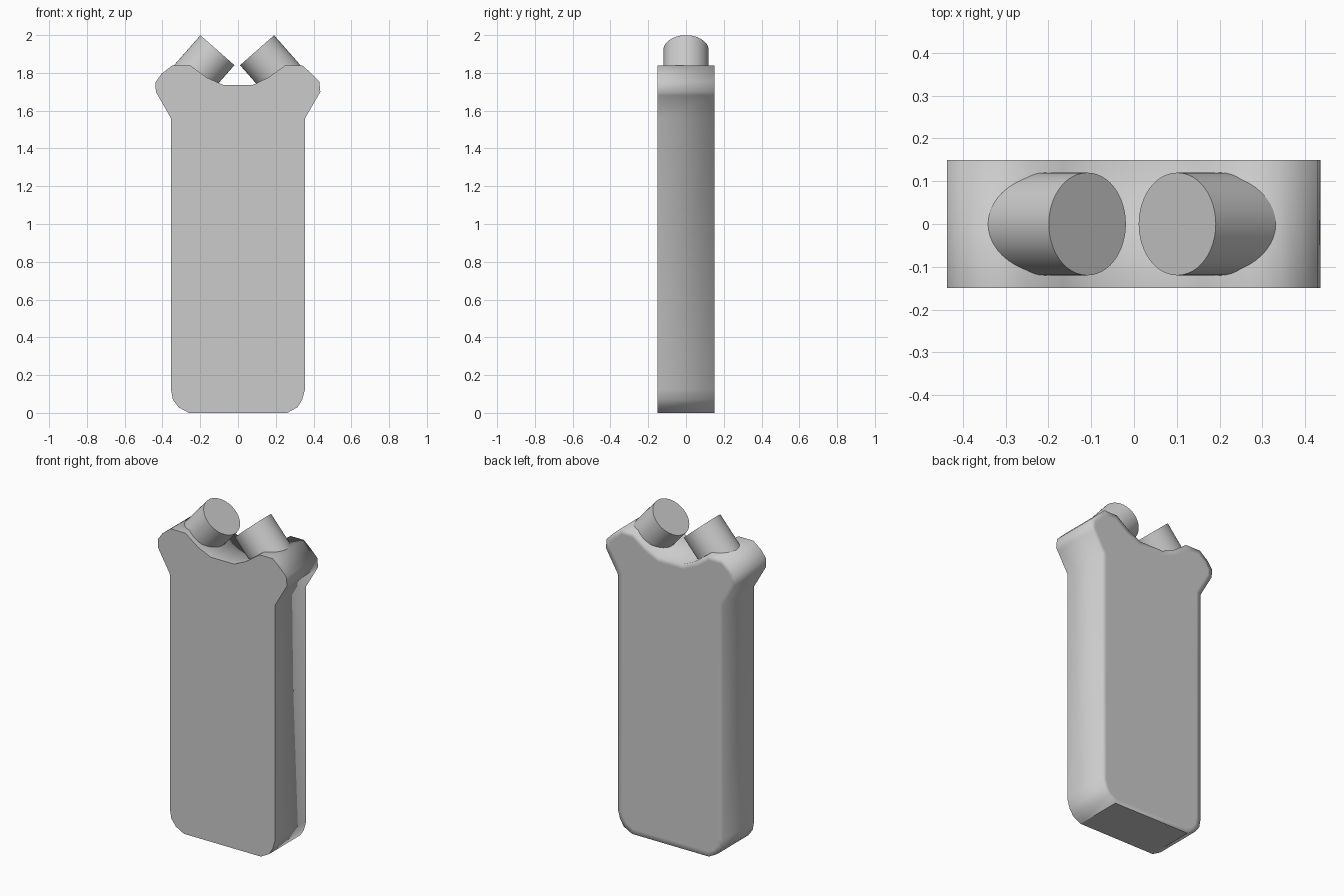
import bpy, bmesh
from mathutils import Vector

if "Cube" in bpy.data.objects:
    bpy.data.objects.remove(bpy.data.objects["Cube"])

DEPTH = 0.15

# Body outline in the front view (x, z)
outline = [
    (-0.26, 0.0), (0.26, 0.0), (0.315, 0.03), (0.34, 0.07), (0.355, 0.125),
    (0.355, 1.56), (0.425, 1.68), (0.436, 1.70), (0.43, 1.755), (0.385, 1.80),
    (0.34, 1.84), (0.25, 1.84), (0.16, 1.775), (0.08, 1.737),
    (-0.08, 1.737), (-0.165, 1.775), (-0.25, 1.838), (-0.35, 1.838),
    (-0.405, 1.795), (-0.437, 1.75), (-0.435, 1.70), (-0.355, 1.56),
    (-0.355, 0.125), (-0.345, 0.07), (-0.315, 0.03),
]


def finish(bm, name):
    bmesh.ops.recalc_face_normals(bm, faces=bm.faces)
    mesh = bpy.data.meshes.new(name)
    bm.to_mesh(mesh)
    bm.free()
    obj = bpy.data.objects.new(name, mesh)
    bpy.context.collection.objects.link(obj)
    return obj


# Body: outline extruded front to back, soft shading running onto the back
bm = bmesh.new()
front = bm.faces.new([bm.verts.new((x, -DEPTH, z)) for x, z in outline])
back = bmesh.ops.extrude_face_region(bm, geom=[front], use_keep_orig=True)["geom"]
bmesh.ops.translate(bm, vec=(0, 2 * DEPTH, 0),
                    verts=[g for g in back if isinstance(g, bmesh.types.BMVert)])
bmesh.ops.recalc_face_normals(bm, faces=bm.faces)
back_face = [f for f in bm.faces if f.normal.y > 0.9]
bmesh.ops.inset_region(bm, faces=back_face, thickness=0.03, use_even_offset=True)
for f in bm.faces:
    f.smooth = True
for e in bm.edges:
    if (all(v.co.y < -DEPTH + 1e-4 for v in e.verts)
            or all(v.co.z < 1e-4 for v in e.verts)):
        e.smooth = False          # crisp front rim and base
finish(bm, "body")


# Two round pegs leaning towards each other above the notch
def peg(name, top, axis, radius=0.12, length=0.28):
    axis = Vector(axis).normalized()
    bpy.ops.mesh.primitive_cylinder_add(
        vertices=48, radius=radius, depth=length,
        location=Vector(top) - axis * length / 2,
        rotation=axis.to_track_quat('Z', 'Y').to_euler())
    obj = bpy.context.object
    obj.name = name
    bpy.ops.object.shade_smooth_by_angle()


for side, label in ((-1, "left"), (1, "right")):
    peg(label + "_peg", (side * 0.105 - 0.004, 0, 1.92), (-side * 0.66, 0, 0.75))
